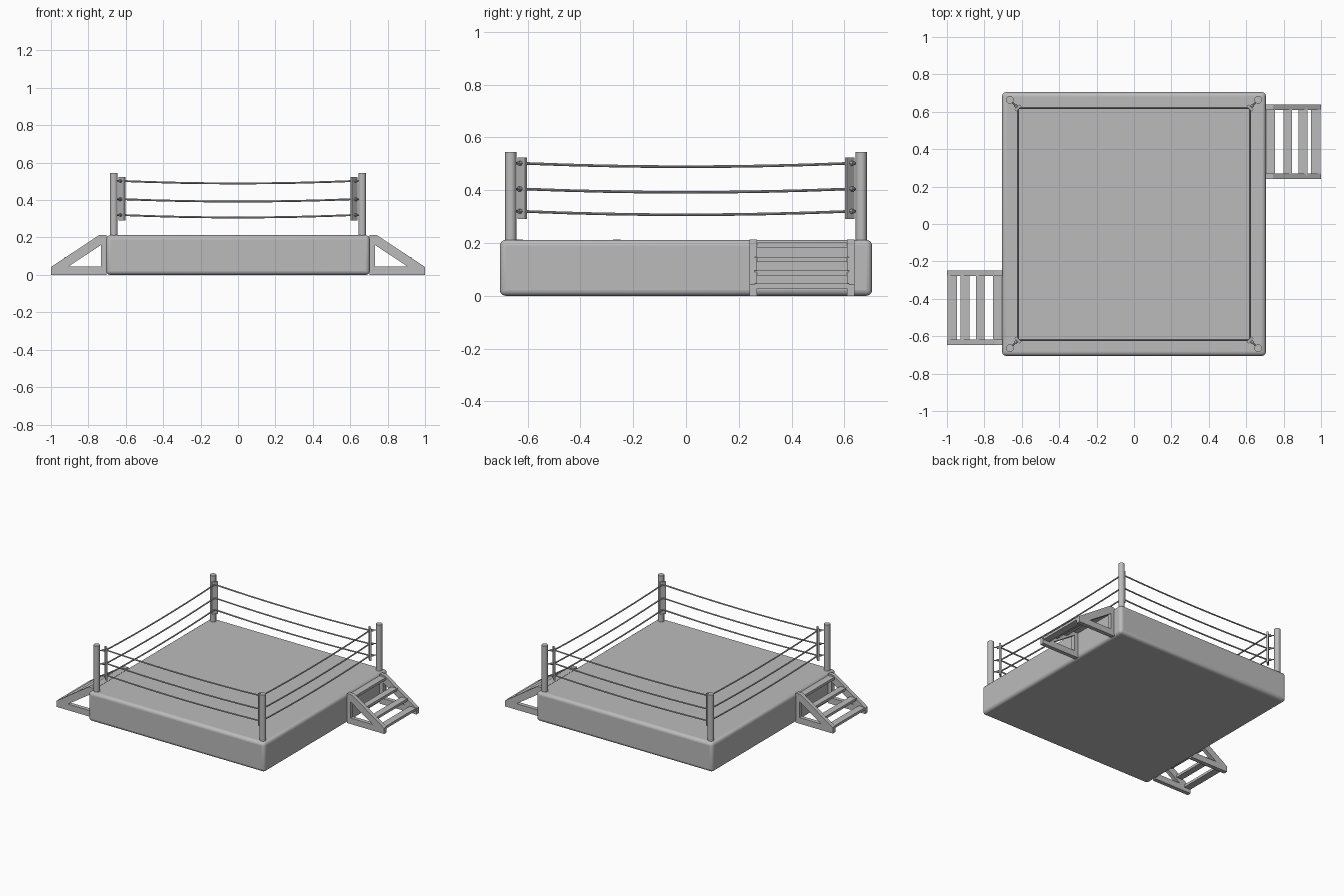
import bpy, bmesh, math
from mathutils import Vector

if "Cube" in bpy.data.objects:
    bpy.data.objects.remove(bpy.data.objects["Cube"])

grey = bpy.data.materials.new("plain_grey")
grey.use_nodes = True
COLOUR = (0.5, 0.5, 0.5, 1)
grey.diffuse_color = COLOUR
grey.node_tree.nodes["Principled BSDF"].inputs["Base Color"].default_value = COLOUR


def finish(name, bm, smooth=False):
    bmesh.ops.recalc_face_normals(bm, faces=bm.faces)
    mesh = bpy.data.meshes.new(name)
    bm.to_mesh(mesh)
    bm.free()
    mesh.materials.append(grey)
    obj = bpy.data.objects.new(name, mesh)
    bpy.context.collection.objects.link(obj)
    if smooth:
        bpy.ops.object.select_all(action="DESELECT")
        obj.select_set(True)
        bpy.context.view_layer.objects.active = obj
        bpy.ops.object.shade_smooth_by_angle(angle=math.radians(40))
    return obj


def box(name, low, high):
    low, high = Vector(low), Vector(high)
    bm = bmesh.new()
    bmesh.ops.create_cube(bm, size=1)
    bmesh.ops.scale(bm, vec=high - low, verts=bm.verts)
    bmesh.ops.translate(bm, vec=(low + high) / 2, verts=bm.verts)
    return finish(name, bm)


def rod(name, points, radius, sides):
    """Closed tube swept along a path; end rings are square to the path."""
    points = [Vector(p) for p in points]
    axis = (points[-1] - points[0]).normalized()
    turn = axis.to_track_quat("Z", "Y")
    bm = bmesh.new()
    rings = []
    for p in points:
        angles = [math.tau * i / sides for i in range(sides)]
        rings.append([bm.verts.new(p + turn @ Vector((radius * math.cos(a), radius * math.sin(a), 0)))
                      for a in angles])
    for a, b in zip(rings, rings[1:]):
        for i in range(sides):
            j = (i + 1) % sides
            bm.faces.new((a[i], a[j], b[j], b[i]))
    bm.faces.new(rings[0])
    bm.faces.new(rings[-1])
    return finish(name, bm, True)


# Platform with rounded edges
platform = box("platform", (-0.705, -0.705, 0), (0.705, 0.705, 0.212))
bevel = platform.modifiers.new("rounded_edges", "BEVEL")
bevel.width = 0.022
bevel.segments = 4
bpy.context.view_layer.objects.active = platform
platform.select_set(True)
bpy.ops.object.shade_smooth_by_angle(angle=math.radians(40))

POST, PAD = 0.664, 0.62
ROPES = {"low": 0.32, "middle": 0.405, "top": 0.502}
CORNERS = {"front_left": (1, -1), "back_left": (1, 1),
           "back_right": (-1, 1), "front_right": (-1, -1)}

# Corner posts, pads and the links between them
for corner, (sx, sy) in CORNERS.items():
    rod(corner + "_post", [(sx * POST, sy * POST, 0.2), (sx * POST, sy * POST, 0.545)], 0.021, 16)
    pad = box(corner + "_pad", (-0.006, -0.02, 0.29), (0.006, 0.02, 0.523))
    pad.location = (sx * PAD, sy * PAD, 0)
    pad.rotation_euler.z = math.atan2(sy, sx)
    for level, z in ROPES.items():
        rod(f"{corner}_{level}_link", [(sx * PAD, sy * PAD, z), (sx * POST, sy * POST, z)], 0.004, 8)
        inner, outer = PAD + 0.006, PAD + 0.016
        rod(f"{corner}_{level}_nut", [(sx * inner, sy * inner, z), (sx * outer, sy * outer, z)], 0.009, 8)

# Sagging ropes on each side
names = list(CORNERS)
for i, side in enumerate(("left", "back", "right", "front")):
    a = Vector(CORNERS[names[i]]) * PAD
    b = Vector(CORNERS[names[(i + 1) % 4]]) * PAD
    for level, z in ROPES.items():
        path = []
        for k in range(9):
            t = k / 8
            p = a.lerp(b, t)
            path.append((p.x, p.y, z - 0.013 * 4 * t * (1 - t)))
        rod(f"{side}_{level}_rope", path, 0.005, 8)

# Triangular stair frames: outer and inner outline joined into a thick plate
OUTER = [(0.703, 0), (1, 0), (1, 0.042), (0.742, 0.213), (0.703, 0.213)]
INNER = [(0.733, 0.044), (0.908, 0.044), (0.908, 0.044), (0.733, 0.159), (0.733, 0.159)]


def stair_frame(name, sign, y0, y1):
    bm = bmesh.new()
    loops = [[bm.verts.new((sign * x, y, z)) for x, z in line]
             for y in (y0, y1) for line in (OUTER, INNER)]
    out_a, in_a, out_b, in_b = loops
    for p, q in ((out_a, in_a), (out_b, in_b), (out_a, out_b), (in_a, in_b)):
        for i in range(len(OUTER)):
            j = (i + 1) % len(OUTER)
            bm.faces.new((p[i], p[j], q[j], q[i]))
    bmesh.ops.remove_doubles(bm, verts=bm.verts, dist=0.0001)
    finish(name, bm)


# Stairs on opposite sides, near opposite corners
TREADS = [(0.705, 0.755, 0.201), (0.8, 0.845, 0.147), (0.88, 0.928, 0.095), (0.947, 0.998, 0.046)]
for side, sign, near in (("left", 1, 0.24), ("right", -1, 0.248)):
    far = near + 0.398
    stair_frame(side + "_stair_inner_frame", sign, sign * near, sign * (near + 0.029))
    stair_frame(side + "_stair_outer_frame", sign, sign * (far - 0.029), sign * far)
    for n, (x0, x1, top) in enumerate(TREADS):
        xs = sorted((sign * x0, sign * x1))
        ys = sorted((sign * (near + 0.02), sign * (far - 0.02)))
        box(f"{side}_stair_tread_{n + 1}", (xs[0], ys[0], top - 0.018), (xs[1], ys[1], top))
